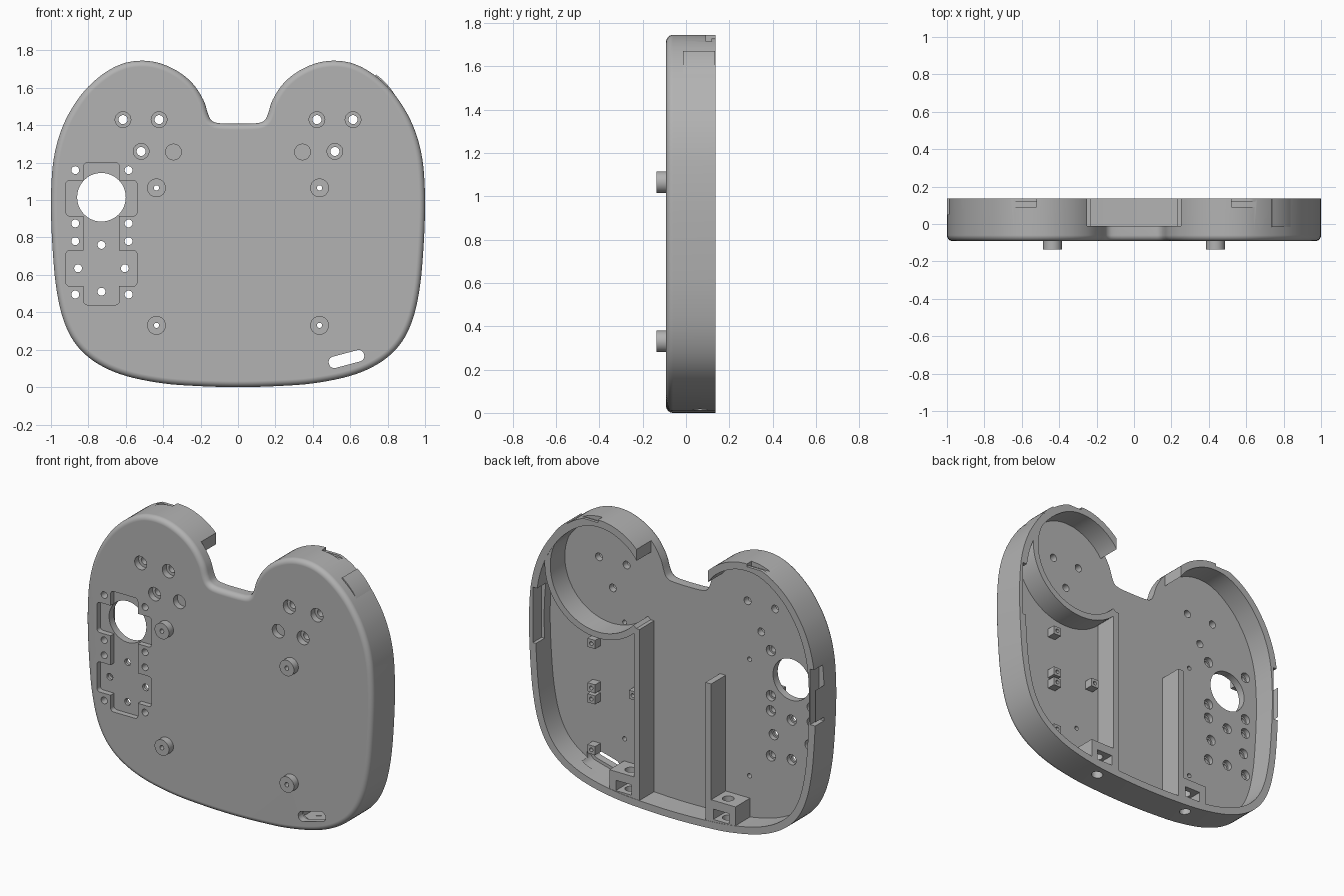
import bpy, bmesh, math
from mathutils import Vector, Matrix

cube = bpy.data.objects.get("Cube")
if cube:
    bpy.data.objects.remove(cube)

FRONT, FLOOR, BACK, TIP = -0.092, -0.01, 0.137, -0.137
WALL, ROUND = 0.045, 0.032

grey = bpy.data.materials.new("plain grey")
grey.use_nodes = True
grey.diffuse_color = (0.45, 0.45, 0.45, 1)
grey.node_tree.nodes["Principled BSDF"].inputs["Base Color"].default_value = grey.diffuse_color


# ---- helpers: flat shapes in x/z, pushed along y into solids
def circle(x, z, r, n=32):
    return [(x + r * math.cos(2 * math.pi * i / n), z + r * math.sin(2 * math.pi * i / n)) for i in range(n)]


def rect(x0, x1, z0, z1):
    return [(x0, z0), (x1, z0), (x1, z1), (x0, z1)]


def rounded(x, z, w, h, r, turn=0, steps=6):
    rot = Matrix.Rotation(math.radians(turn), 2)
    pts = []
    for q, (sx, sz) in enumerate([(1, 1), (-1, 1), (-1, -1), (1, -1)]):
        for k in range(steps + 1):
            a = math.pi / 2 * (q + k / steps)
            p = rot @ Vector((sx * (w / 2 - r) + r * math.cos(a), sz * (h / 2 - r) + r * math.sin(a)))
            pts.append((x + p.x, z + p.y))
    return pts


def prism(pts, y0, y1):
    return [[(x, y, z) for x, z in pts] for y in (y0, y1)]


def upright(x, y, r, z0, z1):
    return [[(a, b, z) for a, b in circle(x, y, r)] for z in (z0, z1)]


def solid(name, stacks):
    """Each stack is a list of matching loops, skinned and capped."""
    bm = bmesh.new()
    for stack in stacks:
        loops = [[bm.verts.new(p) for p in loop] for loop in stack]
        bm.faces.new(loops[0])
        bm.faces.new(loops[-1])
        n = len(loops[0])
        for a, b in zip(loops, loops[1:]):
            for i in range(n):
                j = (i + 1) % n
                bm.faces.new((a[i], a[j], b[j], b[i]))
    bmesh.ops.recalc_face_normals(bm, faces=bm.faces)
    me = bpy.data.meshes.new(name)
    bm.to_mesh(me)
    bm.free()
    me.materials.append(grey)
    ob = bpy.data.objects.new(name, me)
    bpy.context.collection.objects.link(ob)
    return ob


def cut(ob, stacks):
    cutter = solid("cutter", stacks)
    cutter.hide_render = True
    mod = ob.modifiers.new("cut", "BOOLEAN")
    mod.operation, mod.solver, mod.object = "DIFFERENCE", "EXACT", cutter
    bpy.context.view_layer.objects.active = ob
    bpy.ops.object.modifier_apply(modifier=mod.name)
    bpy.data.objects.remove(cutter)


def smooth_loop(pts, steps=5):
    out, n = [], len(pts)
    for i in range(n):
        a, b, c, d = (Vector(pts[(i + k) % n]) for k in (-1, 0, 1, 2))
        for s in range(steps):
            t = s / steps
            out.append(0.5 * (2 * b + (c - a) * t + (2 * a - 5 * b + 4 * c - d) * t * t
                              + (3 * b - a - 3 * c + d) * t ** 3))
    return out


def inset(pts, d):
    n, out = len(pts), []
    for i, p in enumerate(pts):
        t = (pts[(i + 1) % n] - pts[i - 1]).normalized()
        out.append((p.x - t.y * d, p.y + t.x * d))
    return out


# ---- two-lobed outline
half = [(0, 0), (.2, .005), (.4, .02), (.6, .06), (.75, .125), (.86, .22), (.93, .35), (.97, .52),
        (.99, .72), (1, .95), (.995, 1.13), (.98, 1.25), (.95, 1.36), (.9, 1.47), (.82, 1.585),
        (.72, 1.675), (.62, 1.728), (.52, 1.745), (.42, 1.732), (.32, 1.687), (.24, 1.62),
        (.185, 1.535), (.16, 1.46), (.14, 1.425), (.1, 1.411), (0, 1.408)]
outline = smooth_loop(half + [(-x, z) for x, z in half[-2:0:-1]])

# ---- shell with rounded front edge, hollow from the back
skin = []
for k in range(7):
    t = math.pi / 2 * k / 6
    y = FRONT + ROUND * (1 - math.cos(t))
    skin.append([(x, y, z) for x, z in inset(outline, ROUND * (1 - math.sin(t)))])
skin.append([(p.x, BACK, p.y) for p in outline])
shell = solid("shell", [skin])
cut(shell, [prism(inset(outline, WALL), FLOOR, 0.3)])
cut(shell, [prism(rect(-.25, .25, 1.3, 1.9), FLOOR, 0.3)])

# catch recesses on the lobes and side walls
cut(shell, [prism(rect(s * .59 - .07, s * .59 + .07, 1.715, 1.8), .092, .118) for s in (-1, 1)])
cut(shell, [prism(rect(s * .59 - .07, s * .59 + .07, 1.728, 1.8), .1, .2) for s in (-1, 1)])
cut(shell, [prism(rect(s * .968 - .03, s * .968 + .005, .85, 1.2), .05, .2) for s in (-1, 1)])

# ---- stepped panel recess and its holes
for z, w, h in ((.82, .19, .76), (1.01, .38, .19), (.635, .38, .19)):
    cut(shell, [prism(rounded(-.73, z, w, h, .02), -.2, FRONT + .035)])
cut(shell, [prism(circle(-.73, 1.015, .13, 48), -.2, .05)])
panel = [(x, z) for x in (-.87, -.585) for z in (1.16, .875, .78, .495)]
panel += [(-.73, .76), (-.73, .51), (-.855, .635), (-.605, .635)]
cut(shell, [prism(circle(x, z, .021), -.2, .05) for x, z in panel])
cut(shell, [prism(circle(x, z, .032), FLOOR - .03, .05) for x, z in panel])

# ---- countersunk lobe holes and blind pockets
lobe = [(s * x, z) for s in (-1, 1) for x, z in ((.615, 1.43), (.422, 1.43), (.518, 1.26))]
cut(shell, [prism(circle(x, z, .024), -.2, .05) for x, z in lobe])
cut(shell, [prism(circle(x, z, .042), -.2, FRONT + .04) for x, z in lobe + [(-.345, 1.257), (.345, 1.257)]])

# ---- slanted cable slot
cut(shell, [prism(rounded(.58, .15, .195, .062, .03, 15), -.2, .05)])
cut(shell, [prism(rounded(.58, .15, .24, .1, .048, 15), FLOOR - .035, .05)])

# ---- front standoffs
posts = [(s * .436, z) for s in (-1, 1) for z in (1.065, .33)]
bores = [prism(circle(x, z, .014, 20), -.2, .05) for x, z in posts]
cut(shell, bores)
standoffs = solid("front_standoffs", [prism(circle(x, z, .05), TIP, FRONT + .01) for x, z in posts])
cut(standoffs, bores)

# ---- bottom screw bosses with nut pockets
bosses = solid("screw_bosses", [prism(rect(s * .35 - .09, s * .35 + .09, .012, .19), FLOOR - .005, BACK - .002)
                                for s in (-1, 1)])
screws = [upright(s * .34, .065, .034, -.1, .3) for s in (-1, 1)]
pockets = [prism(rect(s * .34 - .055, s * .34 + .055, .07, .135), .01, .3) for s in (-1, 1)]
cut(shell, screws)
for tool in (screws, pockets):
    cut(bosses, tool)
# keep the bosses inside the curved base
cut(bosses, [prism([(-.6, -.1), (.6, -.1)] + [(p.x, p.y + .01) for p in reversed(
    [q for q in sorted(outline, key=lambda q: q.x) if abs(q.x) < .6 and q.y < .2])], -.3, .3)])

# ---- inner dividers and round chamber wall
low, top = FLOOR - .005, BACK - .002
tall = solid("tall_divider", [prism(rect(.23, .27, .02, 1.13), low, top)])
short = solid("short_divider", [prism(rect(-.27, -.23, .02, .92), low, top)])
angles = [math.radians(222 + 4 * i) for i in range(49)]
arc = [(r, a) for r, seq in ((.372, angles), (.333, angles[::-1])) for a in seq]
chamber = solid("chamber_wall", [prism([(.52 + r * math.cos(a), 1.37 + r * math.sin(a)) for r, a in arc], low, top)])

# ---- small mounting blocks
spots = [(.63, .9), (.63, .62), (.63, .55), (.63, .23), (.34, .65)]
blocks = solid("mounting_blocks", [prism(rect(x - .027, x + .027, z - .027, z + .027), low, .045) for x, z in spots])
cut(blocks, [prism(circle(x, z, .012, 16), .01, .1) for x, z in spots])

# ---- shading
for ob in (shell, standoffs, bosses, tall, short, chamber, blocks):
    bpy.ops.object.select_all(action="DESELECT")
    ob.select_set(True)
    bpy.context.view_layer.objects.active = ob
    bpy.ops.object.shade_smooth_by_angle(angle=math.radians(30))
    weighted = ob.modifiers.new("even normals", "WEIGHTED_NORMAL")
    weighted.keep_sharp = True
